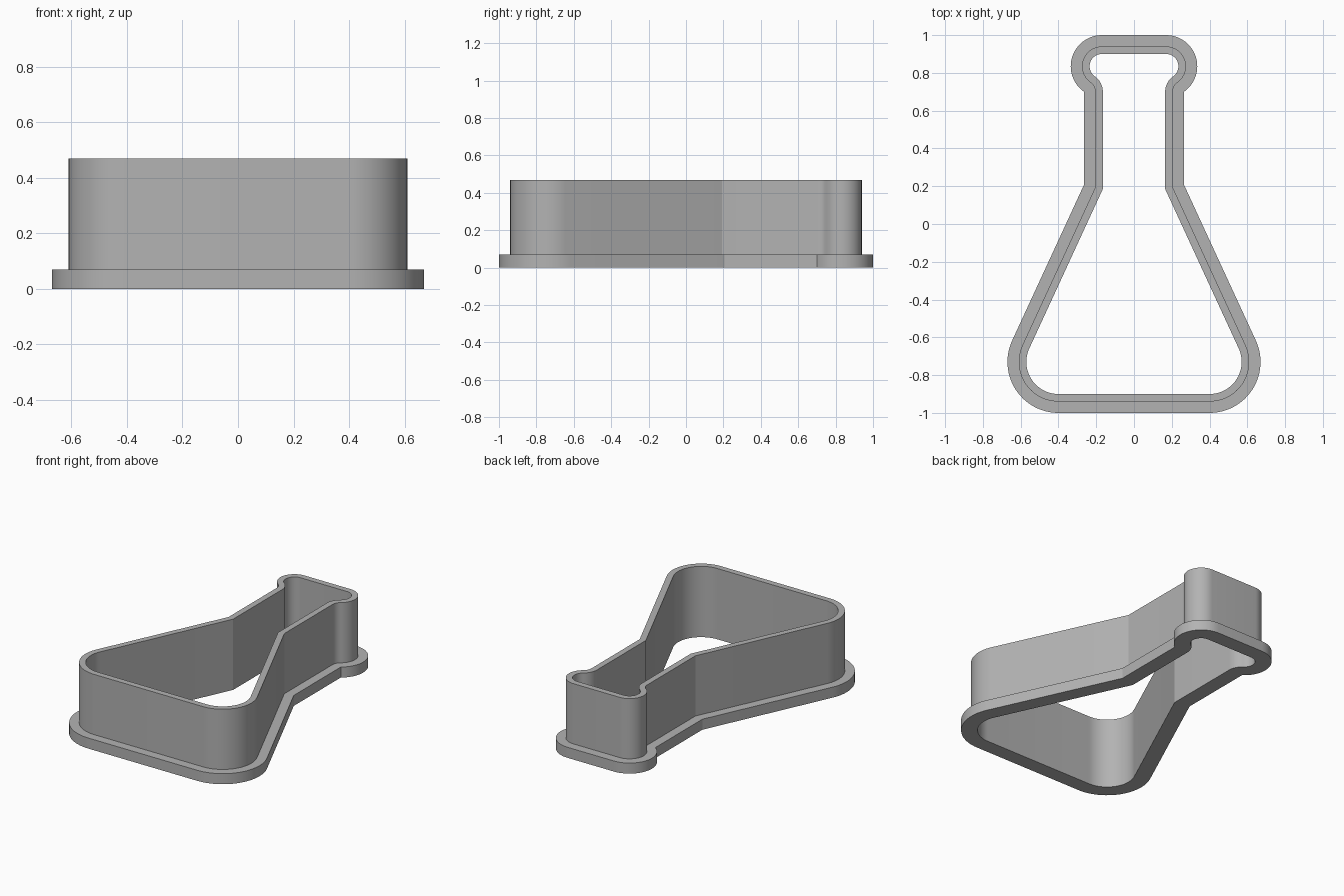
import bpy, bmesh
from math import sin, cos, atan2, acos, tan, hypot, radians, pi

cube = bpy.data.objects.get("Cube")
if cube:
    bpy.data.objects.remove(cube, do_unlink=True)

# Flask outline: inner wall dimensions
NECK_X, NECK_LOW, NECK_TOP = 0.165, 0.185, 0.70
BASE_C, BASE_R = (0.40, -0.73), 0.17      # rounded bottom corner
LIP_C, LIP_R = (0.17, 0.835), 0.065       # rounded lip at the mouth
FILLET_R = 0.10                           # hollow curve between neck and lip


def arc(centre, radius, start, end, steps):
    angles = [start + (end - start) * i / steps for i in range(steps + 1)]
    return [(centre[0] + radius * cos(a), centre[1] + radius * sin(a)) for a in angles]


def outline(offset):
    """Closed flask outline, pushed outward by offset."""
    dx, dy = NECK_X - BASE_C[0], NECK_LOW - BASE_C[1]
    slope = atan2(dy, dx) - acos(BASE_R / hypot(dx, dy))
    fillet_c = (NECK_X + FILLET_R, NECK_TOP)
    turn = atan2(LIP_C[1] - fillet_c[1], LIP_C[0] - fillet_c[0])
    half = arc(BASE_C, BASE_R + offset, -pi / 2, slope, 24)
    half.append((NECK_X + offset, NECK_LOW + offset * tan(slope / 2)))
    half += arc(fillet_c, FILLET_R - offset, pi, turn, 10)
    # the lip continues from the end of the fillet
    half += arc(LIP_C, LIP_R + offset, turn - pi, pi / 2, 24)[1:]
    return half + [(-x, y) for x, y in reversed(half)]


# Wall and flange cross-section: (outward offset, height)
section = [(0, 0), (0.1, 0), (0.1, 0.07), (0.04, 0.07), (0.04, 0.47), (0, 0.47)]

bm = bmesh.new()
rings = [[bm.verts.new((x, y, z)) for x, y in outline(d)] for d, z in section]
for k, ring in enumerate(rings):
    above = rings[(k + 1) % len(rings)]
    for i in range(len(ring)):
        j = (i + 1) % len(ring)
        bm.faces.new((ring[i], ring[j], above[j], above[i]))
bmesh.ops.remove_doubles(bm, verts=bm.verts, dist=0.0001)
bmesh.ops.recalc_face_normals(bm, faces=bm.faces)

mesh = bpy.data.meshes.new("flask_cutter")
bm.to_mesh(mesh)
bm.free()
cutter = bpy.data.objects.new("flask_cutter", mesh)
bpy.context.collection.objects.link(cutter)

# Single grey material
grey = bpy.data.materials.new("plain grey")
grey.use_nodes = True
colour = (0.45, 0.45, 0.45, 1)
grey.diffuse_color = colour
grey.node_tree.nodes["Principled BSDF"].inputs["Base Color"].default_value = colour
mesh.materials.append(grey)

# Smooth curves, crisp rims and neck crease
bpy.ops.object.select_all(action="DESELECT")
cutter.select_set(True)
bpy.context.view_layer.objects.active = cutter
bpy.ops.object.shade_smooth_by_angle(angle=radians(20))
